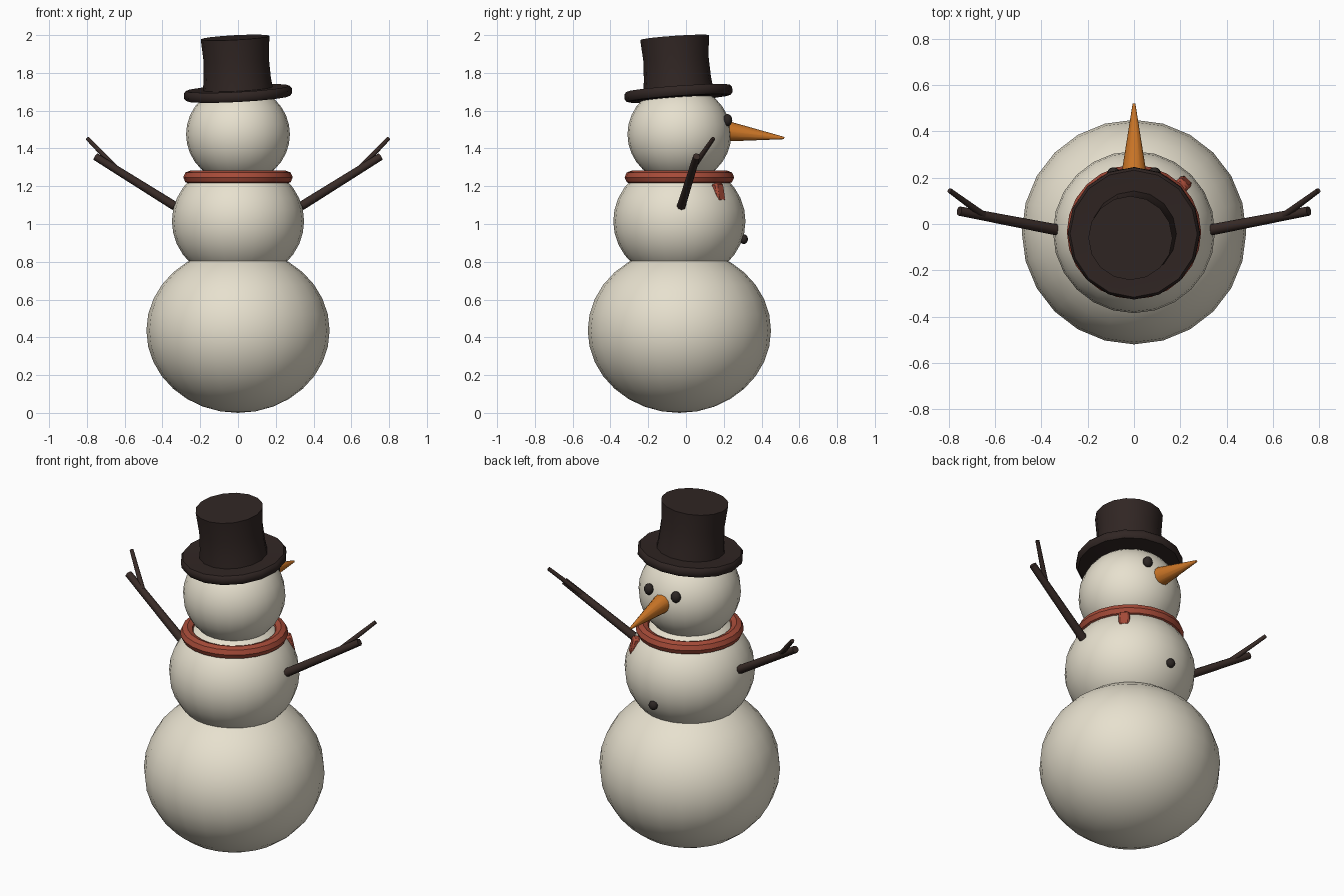
import bpy, bmesh, math
from mathutils import Vector, Matrix

if "Cube" in bpy.data.objects:
    bpy.data.objects.remove(bpy.data.objects["Cube"])

CY = -0.035  # y of the body axis


def material(name, rgb):
    m = bpy.data.materials.new(name)
    m.diffuse_color = (*rgb, 1)
    m.use_nodes = True
    m.node_tree.nodes["Principled BSDF"].inputs["Base Color"].default_value = m.diffuse_color
    return m


SNOW = material("snow", (0.80, 0.75, 0.62))
FELT = material("felt", (0.030, 0.019, 0.017))
WOOL = material("wool", (0.38, 0.07, 0.04))
CARROT = material("carrot", (0.60, 0.18, 0.02))
WOOD = material("wood", (0.040, 0.024, 0.020))
COAL = material("coal", (0.025, 0.019, 0.017))


def finish(bm, name, mat, angle=40):
    bmesh.ops.recalc_face_normals(bm, faces=bm.faces)
    me = bpy.data.meshes.new(name)
    bm.to_mesh(me)
    bm.free()
    ob = bpy.data.objects.new(name, me)
    bpy.context.collection.objects.link(ob)
    me.materials.append(mat)
    bpy.ops.object.select_all(action='DESELECT')
    ob.select_set(True)
    bpy.context.view_layer.objects.active = ob
    bpy.ops.object.shade_smooth_by_angle(angle=math.radians(angle))
    return ob


def ball(name, loc, size, mat, seg=24, rings=16):
    bm = bmesh.new()
    bmesh.ops.create_uvsphere(bm, u_segments=seg, v_segments=rings, radius=1)
    bmesh.ops.transform(bm, verts=bm.verts,
                        matrix=Matrix.Translation(loc) @ Matrix.Diagonal((*size, 1)))
    return finish(bm, name, mat)


def rod(name, a, b, r1, r2, mat, seg=8):
    a, b = Vector(a), Vector(b)
    d = b - a
    bm = bmesh.new()
    rot = d.to_track_quat('Z', 'Y').to_matrix().to_4x4()
    bmesh.ops.create_cone(bm, cap_ends=True, segments=seg, radius1=r1, radius2=r2,
                          depth=d.length, matrix=Matrix.Translation((a + b) / 2) @ rot)
    return finish(bm, name, mat, 50)


def lathe(name, profile, seg, mat, matrix, closed=False):
    bm = bmesh.new()
    rows = [[bm.verts.new((r * math.cos(t), r * math.sin(t), z))
             for t in (2 * math.pi * i / seg for i in range(seg))] for r, z in profile]
    pairs = list(zip(rows, rows[1:])) + ([(rows[-1], rows[0])] if closed else [])
    for lo, hi in pairs:
        for i in range(seg):
            j = (i + 1) % seg
            bm.faces.new((lo[i], lo[j], hi[j], hi[i]))
    if not closed:
        bm.faces.new(rows[0])
        bm.faces.new(rows[-1])
    bmesh.ops.transform(bm, verts=bm.verts, matrix=matrix)
    return finish(bm, name, mat)


# Snow body
ball("lower_body", (0, CY, 0.436), (0.485, 0.485, 0.436), SNOW)
ball("middle_body", (0, CY, 1.015), (0.35, 0.35, 0.32), SNOW)
ball("head", (0, CY, 1.475), (0.275, 0.275, 0.262), SNOW)

# Tilted hat: brim and slightly waisted crown
tilt = (Matrix.Translation((0, CY - 0.005, 1.69))
        @ Matrix.Rotation(math.radians(4), 4, 'X') @ Matrix.Rotation(math.radians(-3), 4, 'Y'))
lathe("hat_brim", [(0.25, -0.027), (0.275, -0.025), (0.286, -0.012), (0.286, 0.015),
                   (0.275, 0.028), (0.25, 0.026)], 16, FELT, tilt)
lathe("hat_crown", [(0.188, 0.0), (0.178, 0.08), (0.173, 0.18), (0.182, 0.298)], 16, FELT, tilt)

# Scarf ring and its loose tail
ring = [(0.252 + 0.038 * math.cos(a), 0.036 * math.sin(a))
        for a in (2 * math.pi * i / 8 for i in range(8))]
lathe("scarf_ring", ring, 24, WOOL, Matrix.Translation((0, CY, 1.247)), closed=True)
bm = bmesh.new()
bmesh.ops.create_cube(bm, size=1, matrix=Matrix.Translation((0.212, 0.172, 1.165))
                      @ Matrix.Rotation(math.radians(-45), 4, 'Z')
                      @ Matrix.Rotation(math.radians(12), 4, 'X')
                      @ Matrix.Diagonal((0.06, 0.045, 0.10, 1)))
bmesh.ops.bevel(bm, geom=bm.edges[:], offset=0.01, segments=1, affect='EDGES')
finish(bm, "scarf_tail", WOOL)

# Face and button, on the +y side
rod("nose", (0, 0.20, 1.493), (0, 0.52, 1.455), 0.057, 0.006, CARROT, 12)
for s in (-1, 1):
    ball("eye", (s * 0.088, 0.22, 1.55), (0.028, 0.025, 0.032), COAL, 12, 8)
ball("button", (0, 0.306, 0.92), (0.026, 0.022, 0.026), COAL, 12, 8)

# Stick arms with a side twig
for s in (-1, 1):
    rod("arm", (s * 0.335, -0.025, 1.095), (s * 0.755, 0.056, 1.357), 0.024, 0.020, WOOD)
    rod("arm_twig", (s * 0.65, 0.038, 1.30), (s * 0.797, 0.145, 1.453), 0.015, 0.011, WOOD)
